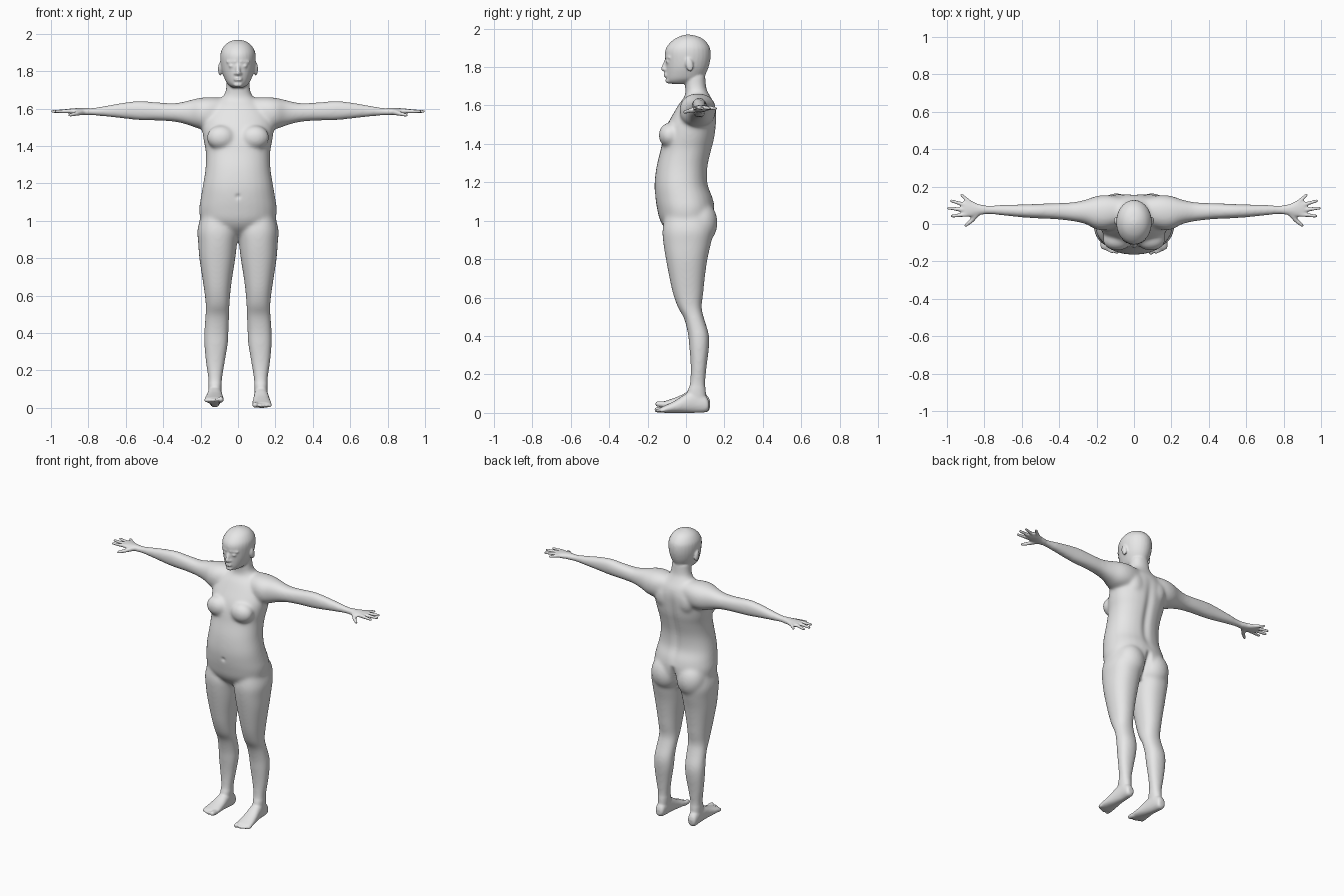
import bpy, bmesh
from math import sin, cos, pi, exp, radians, copysign
from mathutils import Vector, Matrix

cube = bpy.data.objects.get("Cube")
if cube:
    bpy.data.objects.remove(cube, do_unlink=True)

bm = bmesh.new()
SIDES, STEPS = 28, 4


def spline(a, b, c, d, t):
    """Smooth curve through b and c."""
    return b + 0.5 * t * (c - a + t * (2*a - 5*b + 4*c - d + t * (3*(b - c) + d - a)))


def bridge(point_rings):
    """Closed skin over a row of point rings."""
    rings = [[bm.verts.new(p) for p in ring] for ring in point_rings]
    for r, q in zip(rings, rings[1:]):
        for k in range(len(r)):
            m = (k + 1) % len(r)
            bm.faces.new((r[k], r[m], q[m], q[k]))
    bm.faces.new(rings[0])
    bm.faces.new(rings[-1])
    return [v for r in rings for v in r]


def loft(axis, stations, side=1, power=0.9):
    """Skin rounded sections given as (position, a_min, a_max, b_min, b_max)."""
    n = len(stations)
    fine = []
    for i in range(n - 1):
        four = [stations[min(max(i + k, 0), n - 1)] for k in (-1, 0, 1, 2)]
        for j in range(STEPS):
            fine.append([spline(*v, j / STEPS) for v in zip(*four)])
    fine.append(stations[-1])
    rings = []
    for t, a0, a1, b0, b1 in fine:
        ring = []
        for k in range(SIDES):
            c, s = cos(2 * pi * k / SIDES), sin(2 * pi * k / SIDES)
            a = (a0 + a1) / 2 + (a1 - a0) / 2 * copysign(abs(c) ** power, c)
            b = (b0 + b1) / 2 + (b1 - b0) / 2 * copysign(abs(s) ** power, s)
            x, y, z = {"x": (t, a, b), "y": (a, t, b), "z": (a, b, t)}[axis]
            ring.append((x * side, y, z))
        rings.append(ring)
    return bridge(rings)


def ball(centre, size, side=1, tilt=0):
    m = (Matrix.Translation((centre[0] * side, centre[1], centre[2]))
         @ Matrix.Rotation(radians(tilt), 4, "X") @ Matrix.Diagonal((*size, 1)))
    bmesh.ops.create_icosphere(bm, subdivisions=3, radius=1, matrix=m)


def capsule(p, q, r0, r1, side=1):
    """Tapered rod with round ends between two points."""
    p, q = (Vector((c[0] * side, c[1], c[2])) for c in (p, q))
    turn = (q - p).to_track_quat("Z", "Y")
    rings = []
    for centre, r, tilts in ((p, r0, (-80, -50, -25, 0)), (q, r1, (0, 25, 50, 80))):
        for tilt in map(radians, tilts):
            angles = [2 * pi * k / SIDES for k in range(SIDES)]
            rings.append([centre + turn @ Vector((r * cos(tilt) * cos(a),
                          r * cos(tilt) * sin(a), r * sin(tilt))) for a in angles])
    return bridge(rings)


# Torso and neck: height, half width, front, back
torso = [(.90, .05, -.03, .07), (.95, .13, -.10, .11), (1.0, .195, -.135, .14),
         (1.06, .208, -.15, .15), (1.12, .2, -.16, .14), (1.19, .188, -.164, .115),
         (1.28, .174, -.154, .115), (1.37, .173, -.132, .135), (1.43, .184, -.12, .15),
         (1.5, .192, -.098, .158), (1.56, .18, -.065, .16), (1.61, .145, -.035, .148),
         (1.65, .095, -.006, .125), (1.69, .067, -.004, .106), (1.75, .06, -.01, .1)]
loft("z", [(z, -w, w, f, b) for z, w, f, b in torso])

# Head
head = [(1.712, .03, -.075, .03), (1.722, .045, -.097, .06), (1.74, .062, -.103, .09),
        (1.77, .076, -.105, .106), (1.8, .086, -.106, .118), (1.84, .093, -.108, .127),
        (1.88, .095, -.109, .128), (1.91, .089, -.097, .12), (1.94, .07, -.068, .096),
        (1.958, .045, -.036, .066), (1.968, .015, -.005, .025)]
loft("z", [(z, -w, w, f, b) for z, w, f, b in head], power=1)
capsule((0, -.105, 1.83), (0, -.118, 1.791), .009, .013)
ball((0, -.09, 1.728), (.026, .018, .014))
for z in (1.753, 1.763):
    ball((0, -.104, z), (.025, .012, .006))

for s in (1, -1):
    # Face details and ears
    ball((.013, -.109, 1.787), (.009, .011, .008), s)
    ball((.035, -.092, 1.828), (.015, .013, .01), s)
    capsule((.015, -.102, 1.851), (.055, -.087, 1.85), .009, .007, s)
    ball((.096, .018, 1.812), (.011, .02, .037), s, 12)

    # Chest, shoulder blade and seat
    ball((.09, -.085, 1.445), (.078, .058, .066), s)
    ball((.085, .115, 1.53), (.06, .045, .08), s)
    ball((.095, .075, .99), (.098, .09, .115), s)

    # Arm and palm
    loft("x", [(.06, .0, .14, 1.52, 1.655), (.14, -.03, .155, 1.49, 1.662),
               (.2, -.03, .15, 1.49, 1.658), (.26, .0, .13, 1.51, 1.645),
               (.33, .015, .116, 1.528, 1.63), (.42, .025, .112, 1.535, 1.633),
               (.52, .03, .108, 1.537, 1.641), (.6, .035, .105, 1.545, 1.634),
               (.7, .045, .103, 1.556, 1.617), (.78, .052, .1, 1.563, 1.604),
               (.83, .048, .106, 1.565, 1.603), (.87, .038, .124, 1.568, 1.602),
               (.905, .042, .128, 1.574, 1.599), (.918, .06, .115, 1.578, 1.594)], s)

    # Fingers and thumb
    for base, tip in (((.895, .05), (.974, .043)), ((.905, .075), (.992, .085)),
                      ((.9, .1), (.977, .124)), ((.88, .117), (.922, .155))):
        capsule((*base, 1.587), (*tip, 1.585), .012, .0085, s)
    capsule((.835, .06, 1.582), (.868, .018, 1.572), .017, .012, s)
    capsule((.868, .018, 1.572), (.9, -.008, 1.565), .012, .009, s)

    # Leg
    loft("z", [(1.02, .03, .2, -.11, .13), (.95, .0, .217, -.123, .142),
               (.88, .005, .213, -.118, .13), (.8, .014, .207, -.105, .112),
               (.7, .03, .192, -.086, .098), (.62, .04, .18, -.068, .09),
               (.55, .045, .173, -.043, .082), (.49, .047, .175, -.01, .095),
               (.41, .05, .181, .01, .119), (.34, .054, .181, .017, .12),
               (.25, .069, .173, .024, .109), (.16, .084, .16, .021, .101),
               (.1, .088, .158, .006, .104), (.05, .092, .156, .01, .106)], s)

    # Foot and toes, the right one lifted at the front
    foot = loft("y", [(.12, .105, .142, .02, .055), (.105, .094, .154, .004, .085),
                      (.05, .088, .159, .0, .12), (.0, .084, .165, .0, .1),
                      (-.05, .079, .173, .0, .068), (-.1, .075, .18, .0, .043),
                      (-.125, .079, .178, .002, .032), (-.135, .085, .17, .008, .026)], s)
    foot += capsule((.093, -.115, .017), (.092, -.15, .016), .017, .015, s)
    for i in range(4):
        x = .119 + .017 * i
        foot += capsule((x, -.11, .015), (x, -.152 + .008 * i, .012), .011, .0095, s)
    if s < 0:
        bmesh.ops.rotate(bm, verts=foot, cent=Vector((0, .1, 0)),
                         matrix=Matrix.Rotation(radians(-7), 3, "X"))

bmesh.ops.recalc_face_normals(bm, faces=bm.faces)
mesh = bpy.data.meshes.new("body")
bm.to_mesh(mesh)
bm.free()
body = bpy.data.objects.new("body", mesh)
bpy.context.scene.collection.objects.link(body)

# Fuse the parts into one continuous skin
remesh = body.modifiers.new("fuse", "REMESH")
remesh.mode = "VOXEL"
remesh.voxel_size = .006
graph = bpy.context.evaluated_depsgraph_get()
skin = bpy.data.meshes.new_from_object(body.evaluated_get(graph))
body.modifiers.clear()
body.data = skin
bpy.data.meshes.remove(mesh)
skin.name = "body"

bm = bmesh.new()
bm.from_mesh(skin)


def soften(rounds, verts):
    for _ in range(rounds):
        bmesh.ops.smooth_vert(bm, verts=verts, factor=.5,
                              use_axis_x=True, use_axis_y=True, use_axis_z=True)


# Blend joints broadly, but keep the face, fingers and toes crisp
soften(22, [v for v in bm.verts if abs(v.co.x) < .8 and .13 < v.co.z < 1.69])
for v in bm.verts:
    c = v.co
    # Spine groove and seat cleft
    for low, high, depth, width in ((1.08, 1.6, .013, .025), (.9, 1.08, .03, .016)):
        if c.y > .03 and low < c.z < high:
            c.y -= depth * exp(-(c.x / width) ** 2) * sin(pi * (c.z - low) / (high - low))
    # Navel
    if c.y < -.1:
        c.y += .01 * exp(-(c.x ** 2 + (c.z - 1.13) ** 2) / .00012)
soften(3, bm.verts[:])
bm.to_mesh(skin)
bm.free()
skin.shade_smooth()

grey = bpy.data.materials.new("plain_grey")
grey.use_nodes = True
colour = (.8, .8, .8, 1)
grey.diffuse_color = colour
grey.node_tree.nodes["Principled BSDF"].inputs["Base Color"].default_value = colour
skin.materials.clear()
skin.materials.append(grey)
